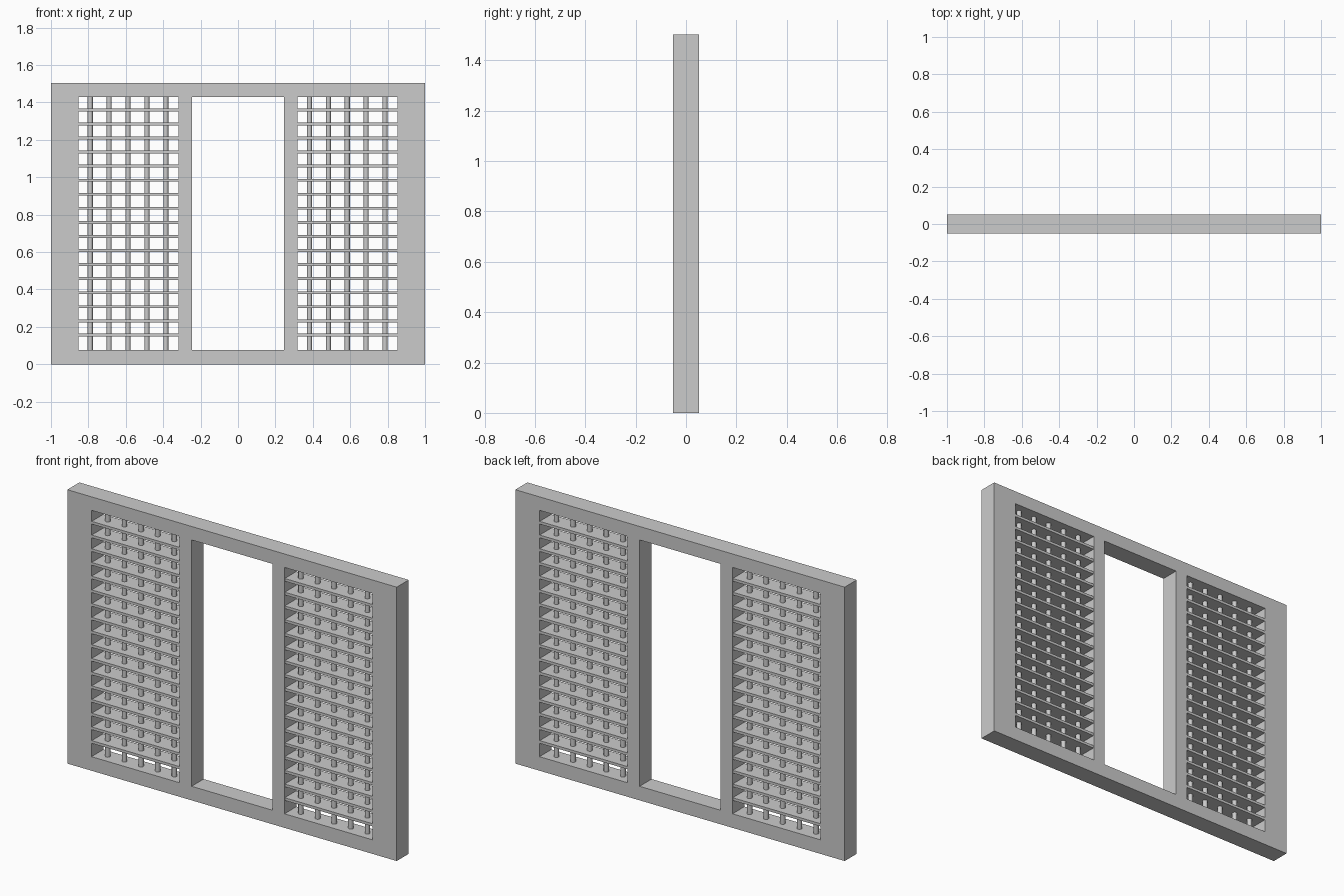
import bpy, bmesh
from mathutils import Matrix

if "Cube" in bpy.data.objects:
    bpy.data.objects.remove(bpy.data.objects["Cube"])

H = 1.503            # overall height
D = 0.052            # half depth of the frame
Z0, Z1 = 0.077, 1.429  # opening bottom and top
X_IN, X_OUT = 0.319, 0.853  # side opening limits
X_MID = 0.245        # half width of the central opening


def finish(bm, name):
    me = bpy.data.meshes.new(name)
    bm.to_mesh(me)
    bm.free()
    ob = bpy.data.objects.new(name, me)
    bpy.context.collection.objects.link(ob)
    return ob


def add_box(bm, center, size):
    m = Matrix.Translation(center) @ Matrix.Diagonal((*size, 1))
    bmesh.ops.create_cube(bm, size=1, matrix=m)


# Frame: a flat grid of cells with three openings, extruded to depth
xs = [-1, -X_OUT, -X_IN, -X_MID, X_MID, X_IN, X_OUT, 1]
zs = [0, Z0, Z1, H]
bm = bmesh.new()
v = [[bm.verts.new((x, -D, z)) for z in zs] for x in xs]
for i in range(7):
    for j in range(3):
        if j == 1 and i in (1, 3, 5):
            continue
        bm.faces.new((v[i][j], v[i + 1][j], v[i + 1][j + 1], v[i][j + 1]))
ext = bmesh.ops.extrude_face_region(bm, geom=bm.faces[:], use_keep_orig=True)
moved = [g for g in ext["geom"] if isinstance(g, bmesh.types.BMVert)]
bmesh.ops.translate(bm, verts=moved, vec=(0, 2 * D, 0))
bmesh.ops.recalc_face_normals(bm, faces=bm.faces[:])
finish(bm, "window_frame")

# Lattice panels: full-depth horizontal slats threaded by upright rods
width = X_OUT - X_IN
for side, label in ((-1, "left"), (1, "right")):
    cx = side * (X_IN + X_OUT) / 2

    bm = bmesh.new()
    for i in range(17):
        add_box(bm, (cx, 0, 0.157 + i * 0.0752), (width, 0.1, 0.015))
    finish(bm, label + "_slats")

    bm = bmesh.new()
    for i in range(-2, 3):
        m = Matrix.Translation((cx + i * 0.101 - 0.002, 0, (Z0 + Z1) / 2))
        bmesh.ops.create_cone(bm, cap_ends=True, segments=12, radius1=0.0135,
                              radius2=0.0135, depth=Z1 - Z0, matrix=m)
    for f in bm.faces:
        f.smooth = len(f.verts) == 4
    for e in bm.edges:
        e.smooth = all(f.smooth for f in e.link_faces)
    finish(bm, label + "_rods")
